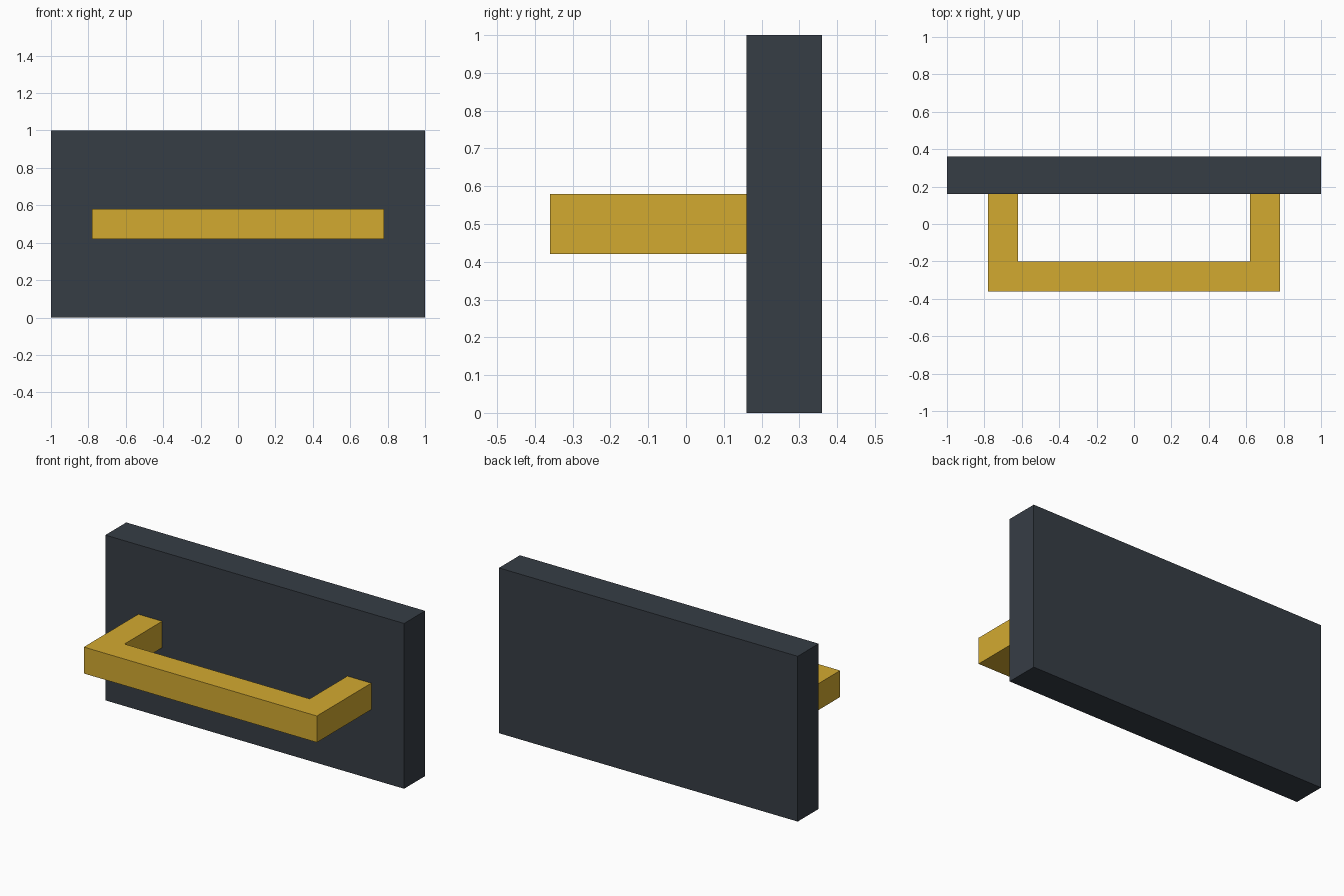
import bpy
import bmesh

if "Cube" in bpy.data.objects:
    bpy.data.objects.remove(bpy.data.objects["Cube"])


def material(name, color):
    mat = bpy.data.materials.new(name)
    mat.diffuse_color = color
    mat.use_nodes = True
    mat.node_tree.nodes["Principled BSDF"].inputs["Base Color"].default_value = mat.diffuse_color
    return mat


def extrude_profile(name, points, z0, z1, mat):
    """Extrude a flat outline in the xy plane from z0 up to z1."""
    bm = bmesh.new()
    face = bm.faces.new([bm.verts.new((x, y, z0)) for x, y in points])
    result = bmesh.ops.extrude_face_region(bm, geom=[face])
    top = [v for v in result["geom"] if isinstance(v, bmesh.types.BMVert)]
    bmesh.ops.translate(bm, vec=(0, 0, z1 - z0), verts=top)
    bmesh.ops.recalc_face_normals(bm, faces=bm.faces)
    mesh = bpy.data.meshes.new(name)
    bm.to_mesh(mesh)
    bm.free()
    mesh.materials.append(mat)
    obj = bpy.data.objects.new(name, mesh)
    bpy.context.collection.objects.link(obj)
    return obj


dark = material("dark_slate", (0.037, 0.047, 0.06, 1))
gold = material("gold", (0.65, 0.40, 0.03, 1))

# Upright back plate
FRONT, BACK = 0.16, 0.36
extrude_profile("back_plate", [(-1, FRONT), (1, FRONT), (1, BACK), (-1, BACK)], 0, 1, dark)

# U-shaped pull handle: half outline mirrored across x = 0
half = [(0.78, -0.36), (0.78, FRONT), (0.62, FRONT), (0.62, -0.20)]
outline = half + [(-x, y) for x, y in reversed(half)]
extrude_profile("handle", outline, 0.42, 0.58, gold)
